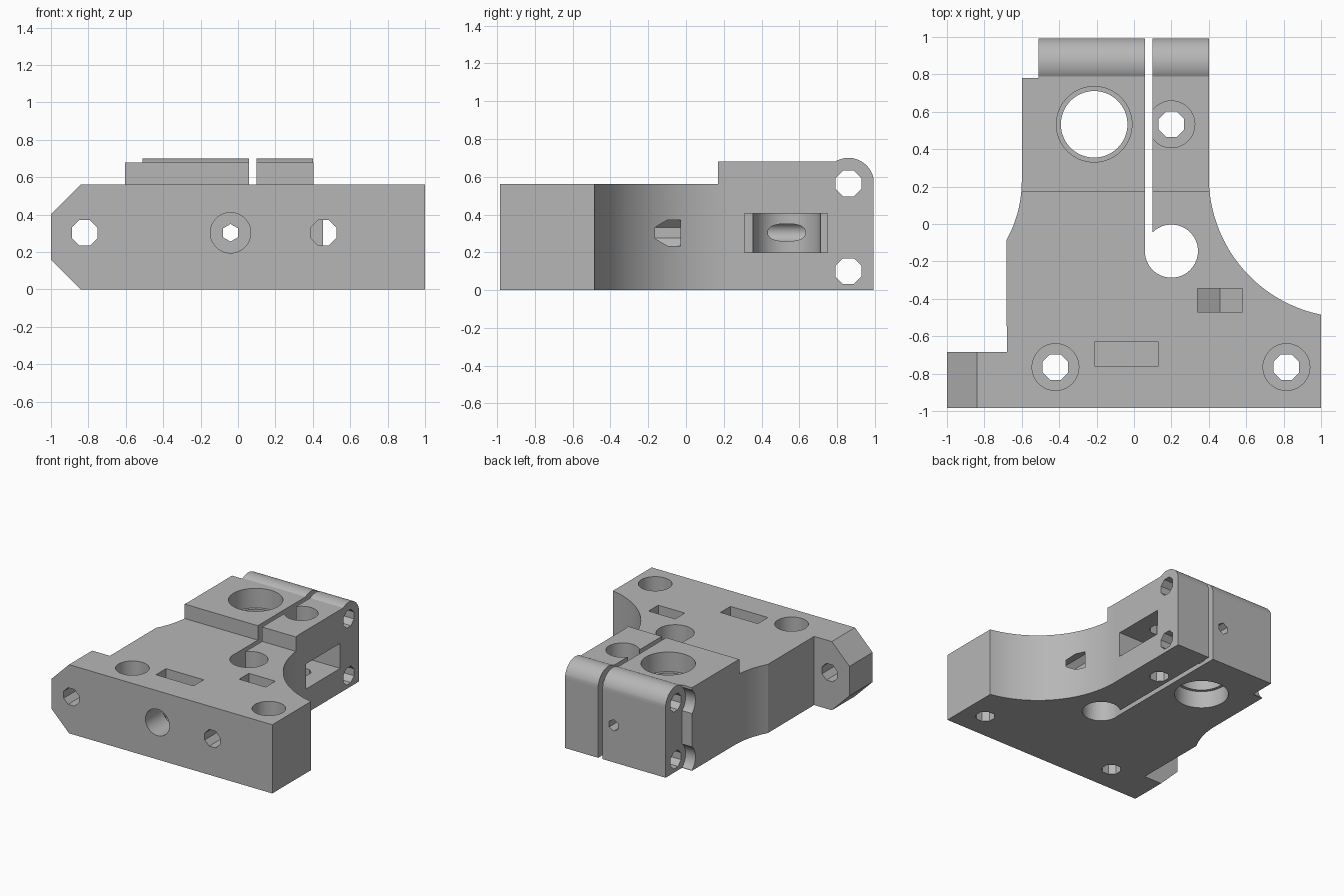
import bpy, bmesh
from math import sin, cos, pi, radians

old = bpy.data.objects.get("Cube")
if old:
    bpy.data.objects.remove(old, do_unlink=True)

grey = bpy.data.materials.new("plain_grey")
grey.use_nodes = True
colour = (0.47, 0.47, 0.47, 1)
grey.diffuse_color = colour
grey.node_tree.nodes["Principled BSDF"].inputs["Base Color"].default_value = colour

PLACE = {"x": lambda a, b, t: (t, a, b),
         "y": lambda a, b, t: (a, t, b),
         "z": lambda a, b, t: (a, b, t)}


def prism(name, points, axis, lo, hi):
    """Extrude a flat outline along one axis."""
    bm = bmesh.new()
    face = bm.faces.new([bm.verts.new(PLACE[axis](a, b, lo)) for a, b in points])
    side = bmesh.ops.extrude_face_region(bm, geom=[face])["geom"]
    shift = PLACE[axis](0, 0, hi - lo)
    bmesh.ops.translate(bm, vec=shift, verts=[v for v in side if isinstance(v, bmesh.types.BMVert)])
    bmesh.ops.recalc_face_normals(bm, faces=bm.faces)
    mesh = bpy.data.meshes.new(name)
    bm.to_mesh(mesh)
    bm.free()
    mesh.materials.append(grey)
    ob = bpy.data.objects.new(name, mesh)
    bpy.context.collection.objects.link(ob)
    return ob


def arc(a, b, r, start, end, steps):
    angles = [radians(start + (end - start) * i / steps) for i in range(steps + 1)]
    return [(a + r * cos(t), b + r * sin(t)) for t in angles]


def ring(a, b, r, sides):
    turn = pi / sides if sides == 8 else pi / 2
    return [(a + r * cos(turn + 2 * pi * i / sides), b + r * sin(turn + 2 * pi * i / sides))
            for i in range(sides)]


def rect(a0, a1, b0, b1):
    return [(a0, b0), (a1, b0), (a1, b1), (a0, b1)]


def combine(tool, operation):
    mod = body.modifiers.new("cut", "BOOLEAN")
    mod.operation, mod.object, mod.solver = operation, tool, "EXACT"
    bpy.context.view_layer.objects.active = body
    bpy.ops.object.modifier_apply(modifier=mod.name)
    bpy.data.objects.remove(tool, do_unlink=True)


def cut(points, axis, lo, hi):
    combine(prism("cutter", points, axis, lo, hi), "DIFFERENCE")


def drill(a, b, r, axis, lo, hi, sides=64):
    cut(ring(a, b, r, sides), axis, lo, hi)


# Bracket body: plan outline trimmed by the side profile
outline = [(-1, -0.985), (1, -0.985)]
outline += arc(1.15, 0.25, 0.75, 258.5, 180, 32)
outline += [(0.4, 0.992), (-0.51, 0.992), (-0.51, 0.78), (-0.6, 0.78)]
outline += arc(-1.25, 0.23, 0.65, 0, -29, 12)
outline += [(-0.68, -0.685), (-1, -0.685)]
body = prism("bracket_body", outline, "z", 0, 1)

profile = [(-1.1, -0.1), (1.1, -0.1), (1.1, 0.565), (0.992, 0.565)]
profile += arc(0.86, 0.565, 0.135, 12, 121.6, 24)
profile += [(0.17, 0.68), (0.17, 0.562), (-1.1, 0.562)]
combine(prism("side_profile", profile, "x", -1.2, 1.2), "INTERSECT")

# Chamfered ear
cut([(-0.84, 0.562), (-0.8, 0.602), (-1.1, 0.602), (-1.1, 0.302)], "y", -1.1, -0.6)
cut([(-0.84, 0), (-1.1, 0.26), (-1.1, -0.04), (-0.8, -0.04)], "y", -1.1, -0.6)

# Clamp slit and its round relief
cut(rect(0.06, 0.1, -0.14, 1.1), "z", -0.1, 0.9)
drill(0.2, -0.145, 0.142, "z", -0.1, 0.9)

# Main bore with a bearing seat at each end, and the side window
cut(rect(0.31, 0.75, 0.2, 0.405), "x", -0.21, 0.6)
drill(-0.213, 0.533, 0.178, "z", -0.1, 0.9)
drill(-0.213, 0.533, 0.202, "z", 0.52, 0.9)
drill(-0.213, 0.533, 0.202, "z", -0.1, 0.14)
drill(-0.41, 0.305, 0.05, "y", 0.42, 0.64, 24)

# Vertical bolt holes with head recesses
for x, y, floor in [(-0.42, -0.765, 0.3), (0.815, -0.765, 0.3), (0.2, 0.533, 0.5)]:
    drill(x, y, 0.074, "z", -0.1, 0.9, 8)
    drill(x, y, 0.125, "z", floor, 0.9)

# Clamp screw holes with head clearance on the outer step
for z in (0.1, 0.565):
    drill(0.86, z, 0.074, "x", -0.8, 0.6, 8)
    drill(0.86, z, 0.125, "x", -0.8, -0.511)

# Front holes
drill(-0.82, 0.303, 0.074, "y", -1.1, -0.5, 8)
drill(0.457, 0.303, 0.074, "y", -1.1, -0.03, 8)
drill(-0.04, 0.303, 0.108, "y", -1.1, -0.7)
drill(-0.04, 0.303, 0.047, "y", -0.8, 1.1, 6)

# Nut slots
cut(rect(-0.21, 0.13, 0.13, 0.8), "y", -0.76, -0.63)
cut([(0.34, 0.8), (0.34, 0.233), (0.46, 0.163), (0.58, 0.233), (0.58, 0.8)], "y", -0.47, -0.345)

# Smooth round surfaces, sharp edges elsewhere
bpy.ops.object.select_all(action="DESELECT")
body.select_set(True)
bpy.context.view_layer.objects.active = body
bpy.ops.object.shade_smooth_by_angle(angle=radians(25))
